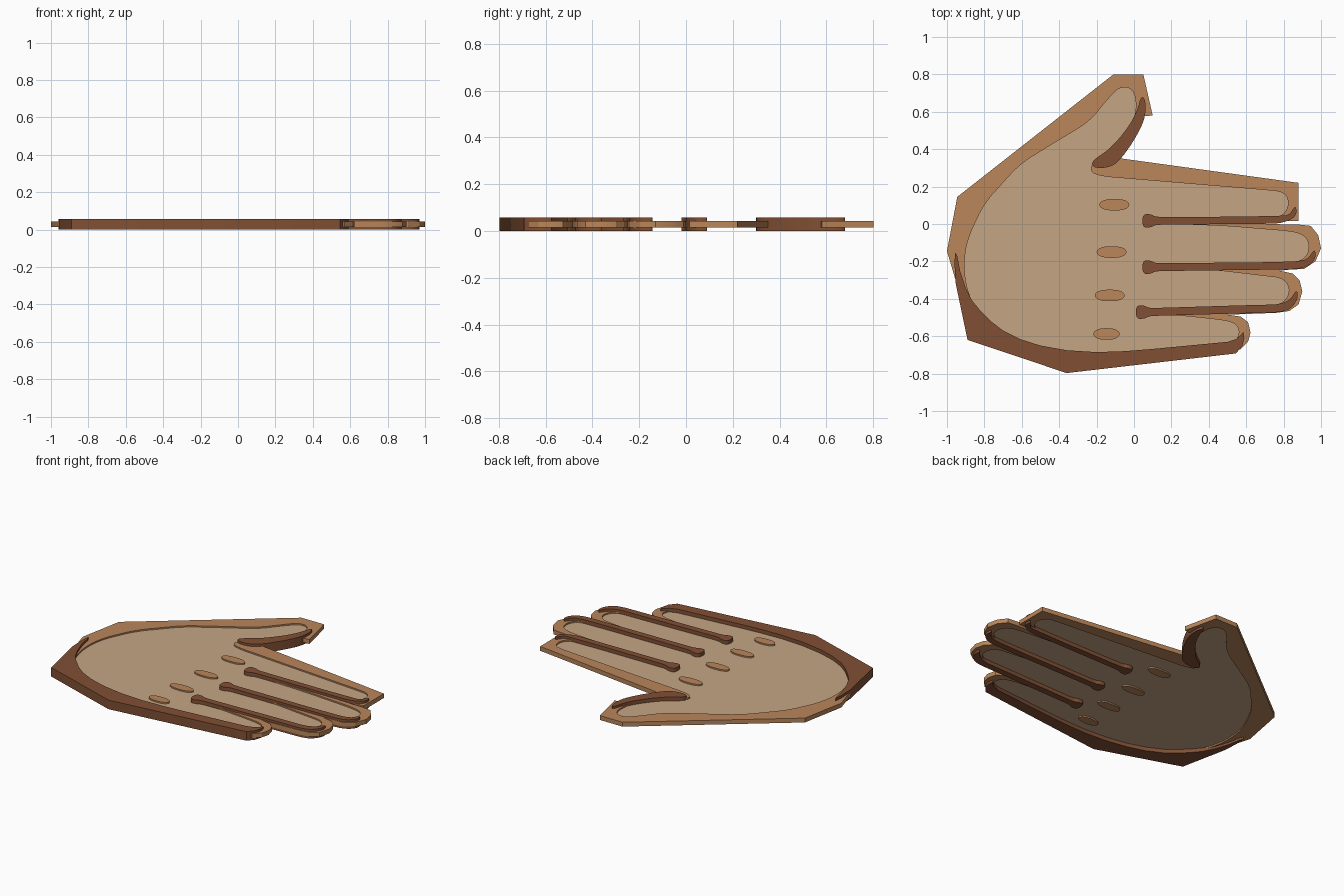
import bpy
import math
from mathutils import Vector

cube = bpy.data.objects.get("Cube")
if cube:
    bpy.data.objects.remove(cube, do_unlink=True)

MID_HEIGHT = 0.029


def make_material(name, red, green, blue):
    material = bpy.data.materials.new(name)
    material.use_nodes = True
    colour = (red, green, blue, 1)
    material.diffuse_color = colour
    shader = next(n for n in material.node_tree.nodes if n.type == 'BSDF_PRINCIPLED')
    shader.inputs["Base Color"].default_value = colour
    return material


tan = make_material("pale tan", .56, .38, .235)
orange = make_material("warm orange brown", .49, .24, .105)
dark = make_material("dark brown", .22, .08, .035)


def rounded(points, reach=.04, passes=2):
    """Cut every corner of a closed path, repeatedly, to round it."""
    path = [Vector(p) for p in points]
    for _ in range(passes):
        result = []
        for index, start in enumerate(path):
            end = path[(index + 1) % len(path)]
            edge = end - start
            step = edge.normalized() * min(edge.length / 4, reach)
            result += [start + step, end - step]
        path = result
        reach /= 2
    return path


def make_plate(name, outlines, half_thickness, material):
    """Extrude closed outlines; an outline inside another becomes a hole."""
    curve = bpy.data.curves.new(name, 'CURVE')
    curve.dimensions = '2D'
    curve.fill_mode = 'BOTH'
    curve.extrude = half_thickness
    for outline in outlines:
        spline = curve.splines.new('POLY')
        spline.points.add(len(outline) - 1)
        for point, place in zip(spline.points, outline):
            point.co = (place[0], place[1], 0, 1)
        spline.use_cyclic_u = True
    curve.materials.append(material)
    plate = bpy.data.objects.new(name, curve)
    plate.location.z = MID_HEIGHT
    bpy.context.collection.objects.link(plate)
    bpy.ops.object.select_all(action='DESELECT')
    plate.select_set(True)
    bpy.context.view_layer.objects.active = plate
    bpy.ops.object.convert(target='MESH')
    bpy.ops.object.shade_smooth_by_angle(angle=math.radians(30))
    return plate


# Inner palm outline: thumb, outer edge of the hand, then the fingers upward
palm_outline = rounded([
    (.01, .59), (.01, .68), (-.02, .73), (-.08, .73), (-.13, .68),
    (-.24, .545), (-.4, .45), (-.61, .32), (-.8, .11), (-.89, -.08),
    (-.91, -.21), (-.895, -.35), (-.83, -.49), (-.7, -.6), (-.36, -.7),
    (.5, -.65), (.55, -.62), (.565, -.57), (.54, -.53), (.47, -.513),
    (.2, -.485), (.04, -.485), (.04, -.465), (.75, -.44), (.81, -.41),
    (.835, -.35), (.8, -.29), (.7, -.278), (.42, -.245), (.07, -.245),
    (.07, -.225), (.83, -.21), (.91, -.19), (.94, -.13), (.92, -.065),
    (.85, -.04), (.48, -.01), (.07, .005), (.07, .025), (.76, .03),
    (.81, .06), (.83, .12), (.8, .172), (.7, .182), (-.18, .255),
    (-.235, .28), (-.225, .325), (-.13, .375), (-.03, .49)])

# Fingertip edges of the border, each listed from its lower side upward
little_tip = [(.57, -.67), (.61, -.63), (.623, -.58), (.61, -.525), (.57, -.495), (.5, -.485)]
ring_tip = [(.76, -.475), (.83, -.465), (.88, -.43), (.9, -.36), (.885, -.3), (.85, -.265), (.78, -.25)]
middle_tip = [(.82, -.245), (.91, -.24), (.97, -.2), (1, -.13), (.985, -.06), (.945, -.01), (.88, -.003), (.7, 0)]

# Border plate, angular around the thumb and wrist
border_outline = [
    (.035, .575), (.1, .58), (.05, .8), (-.11, .8), (-.945, .145),
    (-1, -.145), (-.945, -.33), (-.88, -.605), (-.36, -.77), (.53, -.675)]
border_outline += little_tip + ring_tip + middle_tip
border_outline += [(.76, .015), (.88, .015), (.88, .22), (-.08, .352), (0, .47)]

make_plate("palm_panel", [palm_outline], .005, tan)
make_plate("hand_border", [border_outline, palm_outline], .014, orange)

# Knuckle pads
for index, (x, y) in enumerate([(-.105, .103), (-.12, -.15), (-.13, -.382), (-.147, -.588)]):
    half_width = .08 if index < 3 else .07
    turns = [math.tau * step / 28 for step in range(28)]
    oval = [(x + half_width * math.copysign(abs(math.cos(t)) ** .8, math.cos(t)),
             y + .031 * math.sin(t)) for t in turns]
    make_plate(f"knuckle_pad_{index + 1}", [oval], .014, orange)


def finger_divider(name, base_x, base_y, tip_x, tip_y, rise):
    """Slim bar with a bulb at the knuckle end and a hook at the fingertip."""
    y = base_y
    end = y + rise
    make_plate(name, [rounded([
        (base_x, y + .035), (base_x + .045, y + .035), (base_x + .07, y + .02),
        (tip_x - .3, end + .017), (tip_x - .1, end + .022),
        (tip_x - .04, tip_y - .045), (tip_x - .012, tip_y), (tip_x, tip_y),
        (tip_x, tip_y - .045), (tip_x - .04, end - .005), (tip_x - .1, end - .02),
        (base_x + .07, y - .022), (base_x + .045, y - .037), (base_x, y - .037)],
        reach=.02)], .029, dark)


# Dark dividers between the fingers
finger_divider("index_divider", .045, .018, .868, .09, .004)
finger_divider("middle_divider", .045, -.23, .97, -.143, .008)
finger_divider("ring_divider", .01, -.47, .875, -.36, .018)

# Thick dark edge along the thumb crease
make_plate("thumb_edge", [rounded([
    (.04, .69), (.062, .66), (.062, .59), (.045, .53), (-.01, .43), (-.08, .335),
    (-.13, .303), (-.2, .298), (-.228, .315), (-.215, .345), (-.13, .4),
    (-.035, .51), (.015, .6)])], .029, dark)

# Thick dark edge along the heel and little finger: curved inside, angular outside
make_plate("heel_edge", [[
    (-.955, -.15), (-.945, -.17), (-.93, -.25), (-.9, -.34), (-.865, -.41),
    (-.82, -.465), (-.765, -.52), (-.7, -.57), (-.61, -.615), (-.5, -.65),
    (-.36, -.675), (-.2, -.685), (-.05, -.68), (.1, -.668), (.5, -.63),
    (.545, -.615), (.57, -.595), (.585, -.575), (.59, -.61), (.58, -.65),
    (.545, -.692), (-.36, -.797), (-.89, -.62), (-.955, -.31), (-.96, -.2)]],
    .029, dark)
